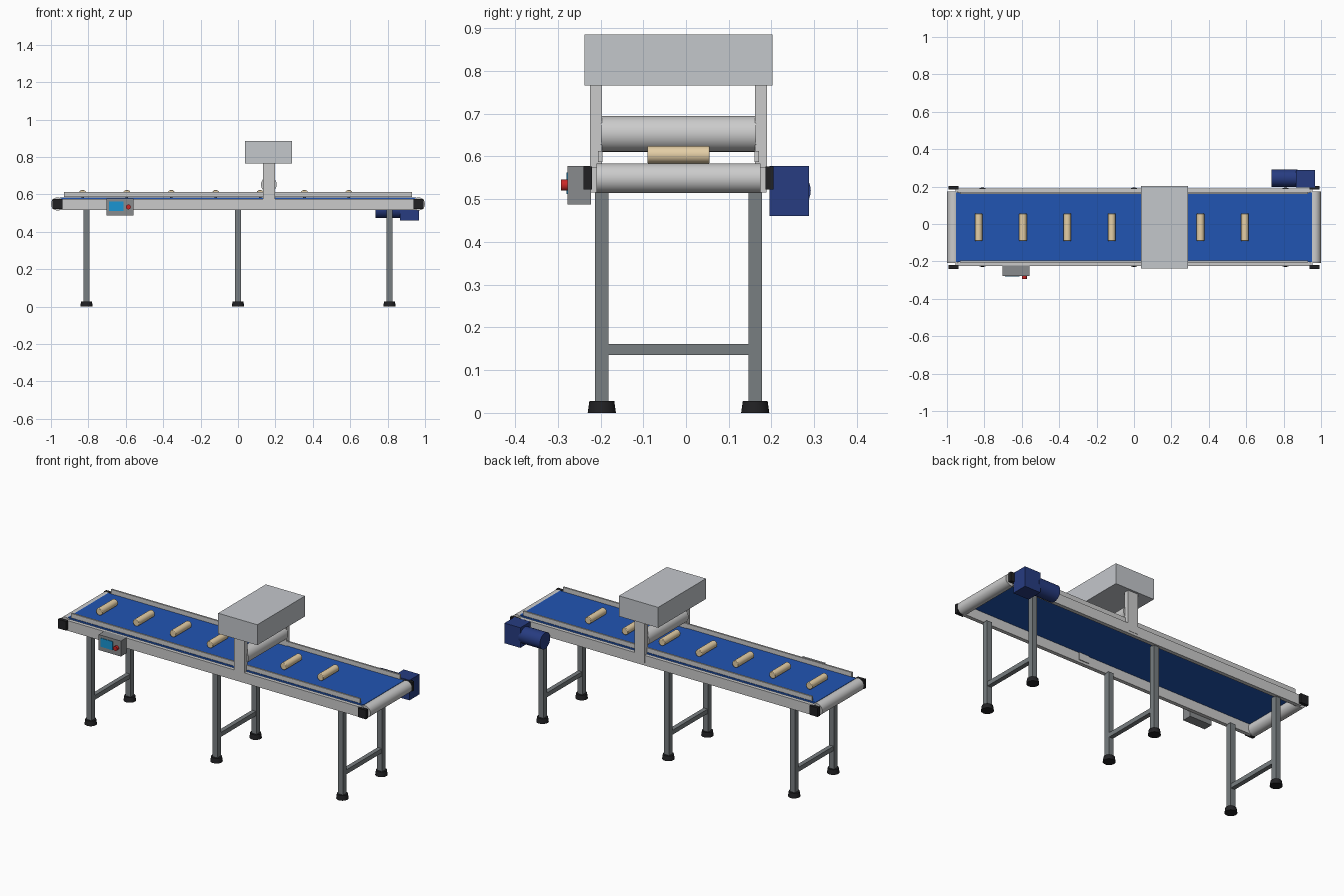
import bpy, math

if "Cube" in bpy.data.objects:
    bpy.data.objects.remove(bpy.data.objects["Cube"])

CY = -0.0175  # centre line of the conveyor in y


def mat(name, r, g, b):
    m = bpy.data.materials.new(name)
    m.diffuse_color = (r, g, b, 1)
    m.use_nodes = True
    m.node_tree.nodes["Principled BSDF"].inputs["Base Color"].default_value = m.diffuse_color
    return m


BLUE = mat("belt_blue", 0.015, 0.09, 0.45)
NAVY = mat("motor_blue", 0.02, 0.045, 0.22)
BLACK = mat("black_rubber", 0.015, 0.015, 0.017)
TAN = mat("dough", 0.78, 0.62, 0.38)
RED = mat("button_red", 0.6, 0.02, 0.02)
SCREEN = mat("screen_blue", 0.01, 0.3, 0.65)
STEEL = mat("dark_steel", 0.19, 0.21, 0.22)
BOXGREY = mat("box_grey", 0.25, 0.26, 0.27)
HOOD = mat("hood_grey", 0.55, 0.57, 0.6)
CHROME = mat("roller_steel", 0.85, 0.86, 0.88)


def finish(o, name, m, bevel):
    o.name = name
    if m:
        o.data.materials.append(m)
    if bevel:
        b = o.modifiers.new("bevel", 'BEVEL')
        b.width, b.segments, b.limit_method = bevel, 2, 'ANGLE'
    return o


def box(name, x, y, z, m=None, bevel=0):
    """Box from (min, max) ranges."""
    bpy.ops.mesh.primitive_cube_add(size=1, location=[sum(r) / 2 for r in (x, y, z)])
    o = bpy.context.object
    o.scale = [r[1] - r[0] for r in (x, y, z)]
    bpy.ops.object.transform_apply(location=False, rotation=False, scale=True)
    return finish(o, name, m, bevel)


def cyl(name, loc, r, length, axis='z', m=None, bevel=0, r2=None, n=32):
    rot = {'x': (0, math.pi / 2, 0), 'y': (math.pi / 2, 0, 0), 'z': (0, 0, 0)}[axis]
    bpy.ops.mesh.primitive_cone_add(vertices=n, radius1=r, radius2=r if r2 is None else r2,
                                    depth=length, location=loc, rotation=rot)
    bpy.ops.object.shade_smooth_by_angle(angle=math.radians(40))
    return finish(bpy.context.object, name, m, bevel)


def side(s, a, b):
    """y range at distance a..b from the centre line, on side s."""
    return tuple(sorted((CY + s * a, CY + s * b)))


# belt bed
box("belt", (-0.952, 0.952), side(1, -0.186, 0.186), (0.572, 0.584), BLUE)

# end rollers
for e, end in ((-1, "tail"), (1, "head")):
    cyl(end + "_roller", (e * 0.9645, CY, 0.549), 0.035, 0.384, 'y', CHROME)

for s, nm in ((-1, "front"), (1, "back")):
    # frame rails, guides, bearings and hood posts
    box(nm + "_side_rail", (-0.955, 0.955), side(s, 0.184, 0.206), (0.516, 0.575))
    box(nm + "_guide_rail", (-0.93, 0.93), side(s, 0.178, 0.188), (0.587, 0.613))
    for e, end in ((-1, "left"), (1, "right")):
        box(f"{nm}_{end}_bearing", (e * 0.965 - 0.026, e * 0.965 + 0.026),
            side(s, 0.203, 0.222), (0.523, 0.576), BLACK)
    box(nm + "_hood_post", (0.133, 0.198), side(s, 0.179, 0.2075), (0.53, 0.77))
    # square legs and round feet
    for i, x in enumerate((-0.81, 0, 0.81)):
        y = CY + s * 0.1795
        box(f"{nm}_leg_{i}", (x - 0.016, x + 0.016), (y - 0.016, y + 0.016), (0.02, 0.52), STEEL)
        cyl(f"{nm}_foot_{i}", (x, y, 0.014), 0.033, 0.028, m=BLACK, r2=0.029)

# leg cross braces
for i, x in enumerate((-0.81, 0, 0.81)):
    box(f"cross_brace_{i}", (x - 0.013, x + 0.013), side(1, -0.17, 0.17), (0.135, 0.161), STEEL)

# hood and pressing roller
box("hood", (0.038, 0.29), side(1, -0.2195, 0.2195), (0.766, 0.885), HOOD)
cyl("press_roller", (0.165, CY, 0.653), 0.042, 0.362, 'y', CHROME)

# dough pieces
for i in range(7):
    cyl(f"dough_piece_{i}", (-0.831 + i * 0.2373, CY, 0.604), 0.0203, 0.146, 'y', TAN, 0.003, n=24)

# control box
box("control_box", (-0.703, -0.56), (-0.277, -0.222), (0.488, 0.578), BOXGREY)
box("control_screen", (-0.69, -0.612), (-0.28, -0.27), (0.512, 0.562), SCREEN)
cyl("stop_button", (-0.586, -0.283, 0.533), 0.013, 0.02, 'y', RED)

# drive motor and gearbox
box("gearbox", (0.865, 0.967), (0.195, 0.288), (0.461, 0.578), NAVY)
cyl("motor", (0.805, 0.245, 0.52), 0.047, 0.138, 'x', NAVY)
